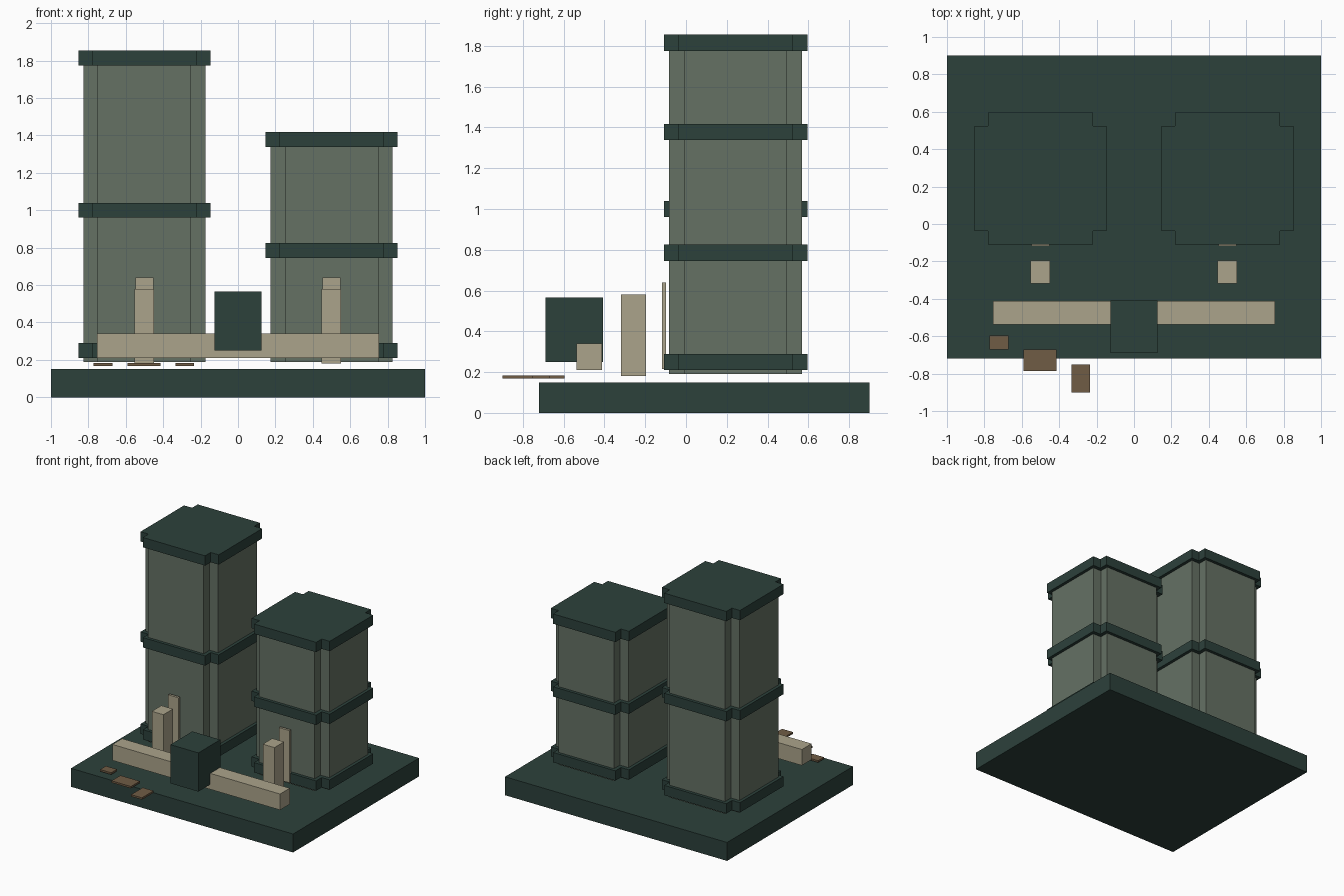
import bpy
import bmesh

cube = bpy.data.objects.get("Cube")
if cube:
    bpy.data.objects.remove(cube, do_unlink=True)


def material(name, rgb):
    """Flat material from 0-255 display values, stored linear."""
    lin = [((c / 255 + 0.055) / 1.055) ** 2.4 for c in rgb]
    mat = bpy.data.materials.new(name)
    mat.use_nodes = True
    mat.diffuse_color = (*lin, 1)
    mat.node_tree.nodes["Principled BSDF"].inputs["Base Color"].default_value = (*lin, 1)
    return mat


dark_green = material("dark green", (44, 65, 59))
grey_green = material("grey green", (101, 113, 100))
sand = material("sand", (171, 164, 139))
brown = material("brown", (112, 92, 69))


def prism(name, outline, z0, z1, mat):
    """Extrude a flat outline from z0 up to z1."""
    bm = bmesh.new()
    base = bm.faces.new([bm.verts.new((x, y, z0)) for x, y in outline])
    top = bmesh.ops.extrude_face_region(bm, geom=[base])["geom"]
    bmesh.ops.translate(bm, vec=(0, 0, z1 - z0),
                        verts=[v for v in top if isinstance(v, bmesh.types.BMVert)])
    bmesh.ops.recalc_face_normals(bm, faces=bm.faces)
    mesh = bpy.data.meshes.new(name)
    bm.to_mesh(mesh)
    bm.free()
    mesh.materials.append(mat)
    obj = bpy.data.objects.new(name, mesh)
    bpy.context.collection.objects.link(obj)
    return obj


def box(name, x0, x1, y0, y1, z0, z1, mat):
    return prism(name, [(x0, y0), (x1, y0), (x1, y1), (x0, y1)], z0, z1, mat)


def notched_square(cx, cy, outer, inner):
    """Square outline with a square notch cut from each corner."""
    corner = [(outer, -inner), (outer, inner), (inner, inner)]
    points = []
    for _ in range(4):
        points += [(cx + x, cy + y) for x, y in corner]
        corner = [(-y, x) for x, y in corner]
    # each rotated corner repeats no point, the notch vertex is shared
    return points


# Base slab
box("base_slab", -1, 1, -0.72, 0.9, 0, 0.15, dark_green)

# Towers with bands, each with a pillar and door panel in front
TOWER_Y = 0.243
for side, cx, bands in (("right", -0.5, (0.21, 0.96, 1.775)),
                        ("left", 0.5, (0.21, 0.745, 1.338))):
    prism(side + "_tower", notched_square(cx, TOWER_Y, 0.327, 0.25),
          0.19, bands[-1] + 0.04, grey_green)
    for level, z in zip(("lower", "middle", "roof"), bands):
        prism(f"{side}_{level}_band", notched_square(cx, TOWER_Y, 0.352, 0.28),
              z, z + 0.08, dark_green)
    box(side + "_door_panel", cx - 0.048, cx + 0.048, -0.118, -0.098, 0.215, 0.64, sand)
    box(side + "_pillar", cx - 0.054, cx + 0.051, -0.318, -0.195, 0.18, 0.58, sand)

# Front wall and gatehouse
box("front_wall", -0.755, 0.755, -0.537, -0.412, 0.21, 0.34, sand)
box("gatehouse", -0.126, 0.126, -0.69, -0.408, 0.25, 0.565, dark_green)

# Stepping stones
for i, (x0, x1, y0, y1) in enumerate(((-0.772, -0.672, -0.672, -0.597),
                                      (-0.59, -0.415, -0.785, -0.67),
                                      (-0.333, -0.235, -0.9, -0.75))):
    box(f"stepping_stone_{i + 1}", x0, x1, y0, y1, 0.168, 0.183, brown)
